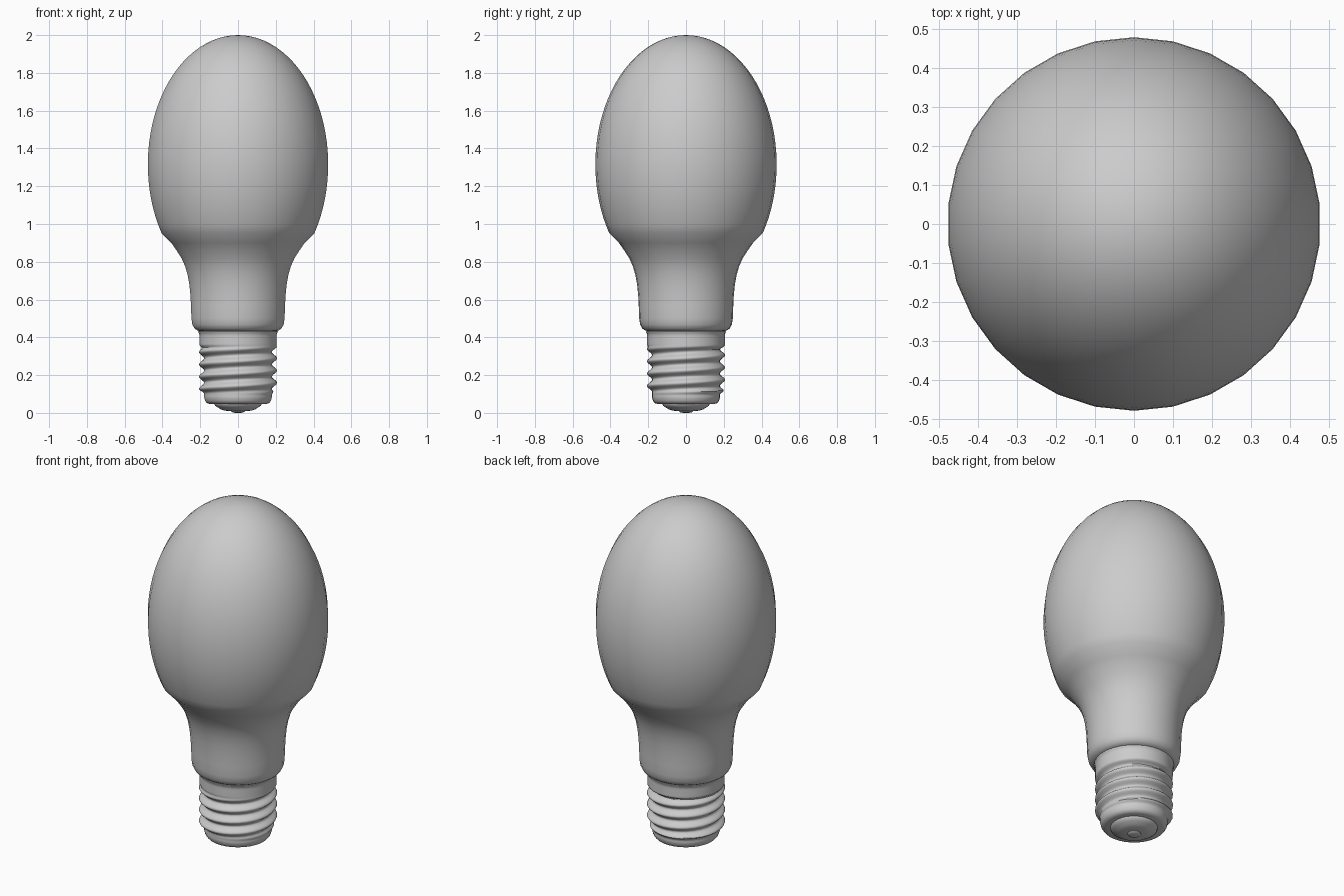
import bpy
import bmesh
from math import sin, cos, pi, radians

SIDES = 30
START = radians(6)

if "Cube" in bpy.data.objects:
    bpy.data.objects.remove(bpy.data.objects["Cube"], do_unlink=True)

grey = bpy.data.materials.new("plain grey")
grey.use_nodes = True
colour = (0.6, 0.6, 0.6, 1)
grey.diffuse_color = colour
grey.node_tree.nodes["Principled BSDF"].inputs["Base Color"].default_value = colour


def lathe(name, rings, radius=lambda r, z, a: r):
    """Revolve (radius, height) pairs, listed bottom to top, and close both ends."""
    bm = bmesh.new()
    loops = []
    for r, z in rings:
        angles = [START + 2 * pi * i / SIDES for i in range(SIDES)]
        loops.append([bm.verts.new((radius(r, z, a) * cos(a), radius(r, z, a) * sin(a), z))
                      for a in angles])
    for low, high in zip(loops, loops[1:]):
        for i in range(SIDES):
            j = (i + 1) % SIDES
            bm.faces.new((low[i], low[j], high[j], high[i]))
    bm.faces.new(loops[0][::-1])
    bm.faces.new(loops[-1])
    mesh = bpy.data.meshes.new(name)
    bm.to_mesh(mesh)
    bm.free()
    mesh.materials.append(grey)
    obj = bpy.data.objects.new(name, mesh)
    bpy.context.collection.objects.link(obj)
    bpy.ops.object.select_all(action="DESELECT")
    obj.select_set(True)
    bpy.context.view_layer.objects.active = obj
    bpy.ops.object.shade_smooth_by_angle(angle=radians(40))
    return obj


def smoothstep(low, high, v):
    t = min(max((v - low) / (high - low), 0), 1)
    return t * t * (3 - 2 * t)


# Glass envelope: rounded foot, neck, then an elliptical body
neck = [(0.195, 0.432), (0.215, 0.436), (0.232, 0.447), (0.243, 0.468), (0.248, 0.5),
        (0.25, 0.56), (0.253, 0.62), (0.259, 0.68), (0.268, 0.73), (0.281, 0.775),
        (0.3, 0.818), (0.327, 0.86), (0.355, 0.9)]
body = []
for k in range(30):
    a = radians(-32) + radians(121.8) * k / 29
    body.append((0.48 * cos(a), 1.315 + 0.685 * sin(a)))
lathe("glass_envelope", neck + body)


# Screw shell: a helical thread that fades into the collar and the lower band
def thread(r, z, a):
    if z < 0.085 or z > 0.41:
        return r
    wave = 0.1935 + 0.0135 * cos(2 * pi * (z - 0.257) / 0.065 - (a - pi))
    wave += (0.18 - wave) * (1 - smoothstep(0.095, 0.125, z))
    return wave + (0.206 - wave) * smoothstep(0.335, 0.36, z)


shell = [(0.1, 0.046), (0.15, 0.047), (0.166, 0.052), (0.175, 0.064), (0.18, 0.082)]
shell += [(0.18, 0.086 + 0.0054 * k) for k in range(60)]
shell += [(0.206, 0.413), (0.209, 0.424), (0.212, 0.428), (0.212, 0.432), (0.19, 0.434)]
lathe("screw_shell", shell, thread)

# Base insulator and contact button
lathe("base_insulator", [(0.04, 0.009), (0.07, 0.012), (0.09, 0.018), (0.108, 0.029),
                         (0.122, 0.038), (0.126, 0.048)])
lathe("contact_button", [(0.015, 0), (0.03, 0.003), (0.036, 0.008), (0.037, 0.014)])
